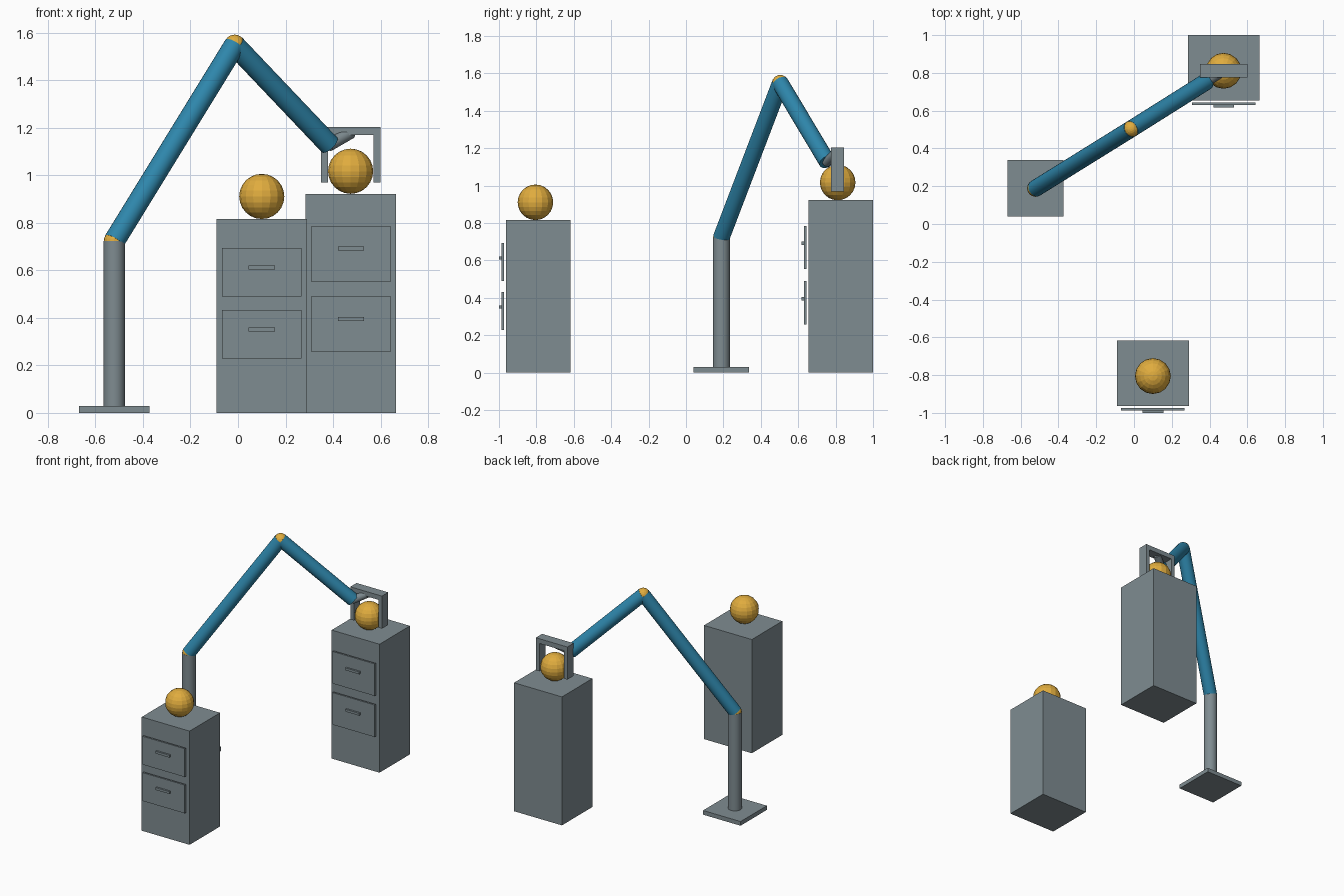
import bpy
from mathutils import Vector

if "Cube" in bpy.data.objects:
    bpy.data.objects.remove(bpy.data.objects["Cube"])


def material(name, rgb):
    """Flat colour given as 0-255 sRGB, stored as linear."""
    def lin(c):
        c /= 255
        return c / 12.92 if c <= 0.04045 else ((c + 0.055) / 1.055) ** 2.4
    m = bpy.data.materials.new(name)
    m.diffuse_color = (*[lin(c) for c in rgb], 1)
    m.use_nodes = True
    m.node_tree.nodes["Principled BSDF"].inputs["Base Color"].default_value = m.diffuse_color
    return m


GREY = material("painted_grey", (127, 140, 145))
BLUE = material("arm_blue", (46, 134, 171))
GOLD = material("warm_gold", (224, 172, 62))


def finish(name, mat):
    ob = bpy.context.object
    ob.name = name
    ob.data.materials.append(mat)
    return ob


def box(name, x, y, z, mat=GREY):
    """Box from (min, max) pairs."""
    lo, hi = Vector((x[0], y[0], z[0])), Vector((x[1], y[1], z[1]))
    bpy.ops.mesh.primitive_cube_add(size=1, location=(lo + hi) / 2)
    bpy.context.object.scale = hi - lo
    bpy.ops.object.transform_apply(location=False, rotation=False, scale=True)
    return finish(name, mat)


def rod(name, a, b, r, mat):
    """Cylinder between two points."""
    a, b = Vector(a), Vector(b)
    d = b - a
    bpy.ops.mesh.primitive_cylinder_add(vertices=24, radius=r, depth=d.length, location=(a + b) / 2,
                                        rotation=d.to_track_quat('Z', 'Y').to_euler())
    bpy.ops.object.shade_smooth_by_angle()
    return finish(name, mat)


def ball(name, c, r):
    bpy.ops.mesh.primitive_uv_sphere_add(segments=16, ring_count=12, radius=r, location=c)
    return finish(name, GOLD)


def cabinet(name, cx, front, height, drawers, handles, drawer_h):
    """Pedestal with two drawer fronts, each with a bar handle."""
    box(name, (cx - 0.19, cx + 0.19), (front, front + 0.345), (0, height))
    for i, (dz, hz) in enumerate(zip(drawers, handles)):
        box(f"{name}_drawer_{i}", (cx - 0.168, cx + 0.168),
            (front - 0.024, front - 0.011), (dz, dz + drawer_h))
        box(f"{name}_handle_{i}", (cx - 0.055, cx + 0.055),
            (front - 0.037, front - 0.024), (hz, hz + 0.017))


# Cabinets and the balls resting on them
cabinet("front_cabinet", 0.10, -0.963, 0.816, (0.229, 0.49), (0.343, 0.604), 0.203)
cabinet("rear_cabinet", 0.475, 0.655, 0.922, (0.259, 0.554), (0.387, 0.684), 0.23)
ball("front_ball", (0.10, -0.805, 0.911), 0.095)
ball("rear_ball", (0.474, 0.811, 1.017), 0.095)

# Arm stand
shoulder = (-0.521, 0.189, 0.723)
elbow = (-0.014, 0.504, 1.548)
wrist = (0.385, 0.755, 1.128)
box("base_plate", (-0.67, -0.372), (0.04, 0.338), (0, 0.03))
rod("column", (-0.521, 0.189, 0.03), shoulder, 0.045, GREY)

# Arm links and joints
ball("shoulder_joint", shoulder, 0.044)
rod("upper_arm", shoulder, elbow, 0.045, BLUE)
ball("elbow_joint", elbow, 0.044)
rod("forearm", elbow, wrist, 0.045, BLUE)
rod("wrist_rod", (0.38, 0.75, 1.125), (0.475, 0.81, 1.18), 0.026, GREY)

# Gripper
grip_y = (0.775, 0.846)
box("gripper_bar", (0.349, 0.60), grip_y, (1.17, 1.204))
for side, x in (("left", 0.349), ("right", 0.571)):
    box(f"gripper_finger_{side}", (x, x + 0.029), grip_y, (0.97, 1.17))
